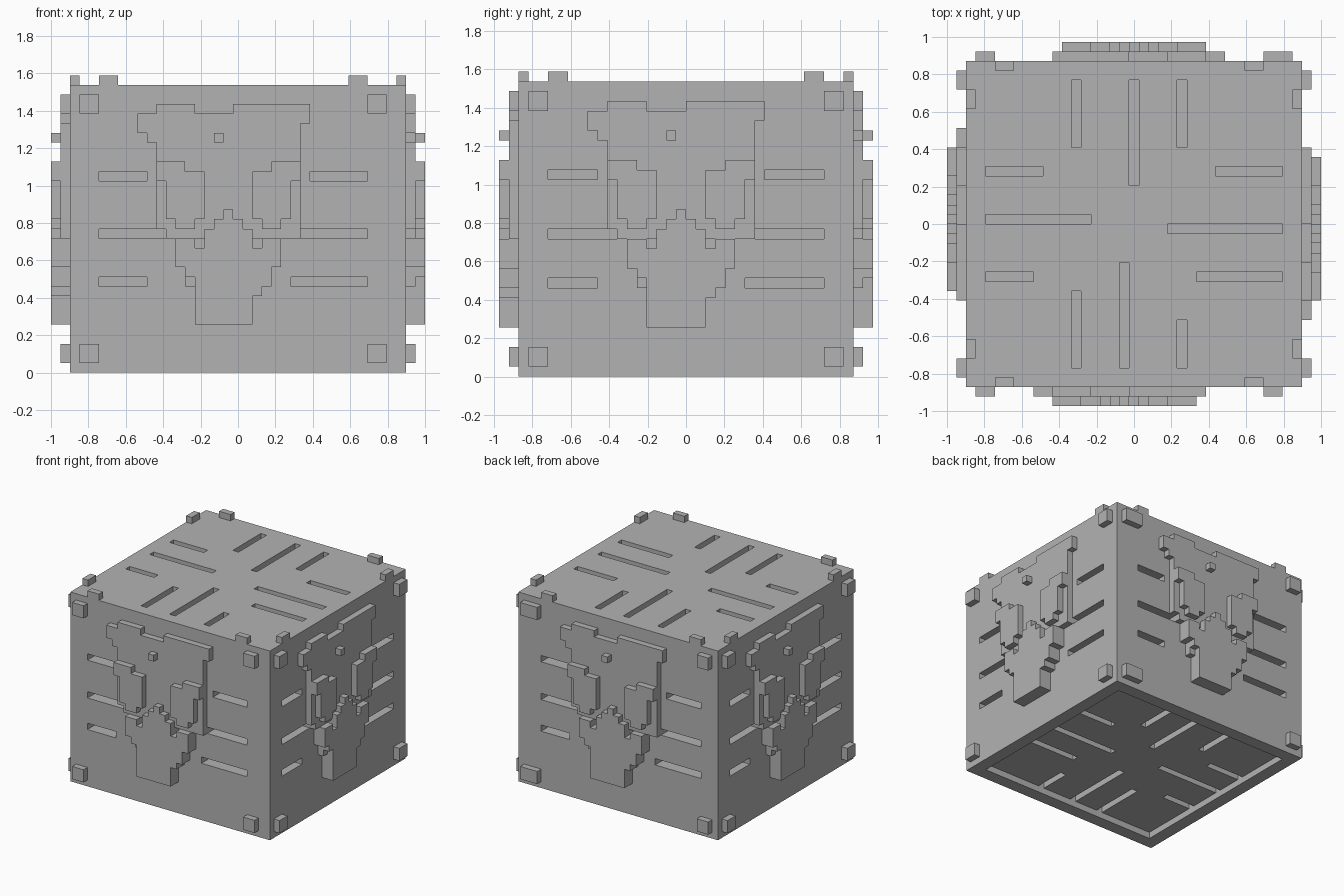
import bpy
import bmesh
from mathutils import Matrix, Vector

if "Cube" in bpy.data.objects:
    bpy.data.objects.remove(bpy.data.objects["Cube"], do_unlink=True)

UNIT = 2 / 39                       # one block edge
HALF_X, HALF_Y, HEIGHT = 17.5, 17, 30

grey = bpy.data.materials.new("plain_grey")
grey.use_nodes = True
grey.diffuse_color = (0.45, 0.45, 0.45, 1)
grey.node_tree.nodes["Principled BSDF"].inputs["Base Color"].default_value = grey.diffuse_color


def finish(name, bm):
    """Turn a bmesh in block units into an object."""
    bmesh.ops.scale(bm, vec=Vector((UNIT, UNIT, UNIT)), verts=bm.verts)
    bmesh.ops.recalc_face_normals(bm, faces=bm.faces)
    mesh = bpy.data.meshes.new(name)
    bm.to_mesh(mesh)
    bm.free()
    mesh.materials.append(grey)
    obj = bpy.data.objects.new(name, mesh)
    bpy.context.collection.objects.link(obj)
    return obj


def add_box(bm, xs, ys, zs, frame=Matrix()):
    spans = (xs, ys, zs)
    centre = Vector([(a + b) / 2 for a, b in spans])
    size = Vector([b - a for a, b in spans])
    matrix = frame @ Matrix.Translation(centre) @ Matrix.Diagonal(size).to_4x4()
    bmesh.ops.create_cube(bm, size=1, matrix=matrix)


def add_relief(bm, corners, depth, frame):
    """Extrude a stepped outline; every second corner is implied."""
    points = []
    for (h, v), (next_h, _) in zip(corners, corners[1:] + corners[:1]):
        points += [(h, v), (next_h, v)]
    face = bm.faces.new([bm.verts.new(frame @ Vector((h, v, 0))) for h, v in points])
    result = bmesh.ops.extrude_face_region(bm, geom=[face], use_keep_orig=True)
    moved = [e for e in result["geom"] if isinstance(e, bmesh.types.BMVert)]
    offset = frame.to_3x3() @ Vector((0, 0, depth))
    bmesh.ops.translate(bm, vec=offset, verts=moved)


def side_frame(origin, right, normal):
    """Axes of one side: across, up and outward."""
    up = Vector((0, 0, 1))
    matrix = Matrix((right, up, normal)).transposed().to_4x4()
    matrix.translation = Vector(origin)
    return matrix


SIDES = {
    "front": side_frame((-HALF_X, -HALF_Y, 0), (1, 0, 0), (0, -1, 0)),
    "left": side_frame((HALF_X, -HALF_Y, 0), (0, 1, 0), (1, 0, 0)),
    "back": side_frame((HALF_X - 1, HALF_Y, 0), (-1, 0, 0), (0, 1, 0)),
    "right": side_frame((-HALF_X, HALF_Y, 0), (0, -1, 0), (-1, 0, 0)),
}

# Stepped outlines of the relief
HEAD = [(9, 28), (13, 27), (17, 28), (25, 26), (24, 14),
        (10, 15), (9, 24), (8, 25), (7, 27)]
EYE = [(9, 22), (12, 21), (14, 16), (13, 15), (11, 16), (10, 20)]
MUZZLE = [(13, 5), (19, 8), (20, 9), (21, 11), (22, 14), (20, 13), (19, 15), (18, 16),
          (17, 17), (16, 16), (15, 15), (14, 13), (13, 14), (11, 11), (12, 10)]

# Slots on each side: bottom edge, end of left slot, start of right slot
SIDE_SLOTS = [(20, 8, 25), (14, 10, 24), (9, 8, 23)]

# Slots on the top and underside: lower edge across, then span along
SLOTS_ALONG_Y = [(-6.5, 8, 15), (-0.5, 4, 15), (4.5, 8, 15),
                 (-6.5, -15, -7), (-1.5, -15, -4), (4.5, -15, -10)]
SLOTS_ALONG_X = [(5, -15.5, -9.5), (5, 8.5, 15.5), (0, -15.5, -4.5),
                 (-1, 3.5, 15.5), (-6, -15.5, -10.5), (-6, 6.5, 15.5)]

# Main block
bm = bmesh.new()
add_box(bm, (-HALF_X, HALF_X), (-HALF_Y, HALF_Y), (0, HEIGHT))
body = finish("body", bm)


def carve(name, bm):
    cutter = finish(name, bm)
    cutter.hide_render = True
    mod = body.modifiers.new(name, "BOOLEAN")
    mod.operation = "DIFFERENCE"
    mod.solver = "EXACT"
    mod.use_self = True
    mod.object = cutter
    bpy.context.view_layer.objects.active = body
    bpy.ops.object.modifier_apply(modifier=name)
    bpy.data.objects.remove(cutter, do_unlink=True)


# Shallow recess underneath
bm = bmesh.new()
add_box(bm, (2 - HALF_X, HALF_X - 2), (2 - HALF_Y, HALF_Y - 2), (-1, 1))
carve("underside_recess", bm)

# Slots in the top, underside and sides
bm = bmesh.new()
for depth in ((HEIGHT - 2, HEIGHT + 1), (0.98, 2)):
    for x, start, end in SLOTS_ALONG_Y:
        add_box(bm, (x, x + 1), (start, end), depth)
    for y, start, end in SLOTS_ALONG_X:
        add_box(bm, (start, end), (y, y + 1), depth)
for frame in SIDES.values():
    for low, left_end, right_start in SIDE_SLOTS:
        for span in ((3, left_end), (right_start, 31)):
            add_box(bm, span, (low, low + 1), (-2, 1), frame)
carve("slots", bm)

# Relief and corner studs on every side
for side, frame in SIDES.items():
    bm = bmesh.new()
    add_relief(bm, HEAD, 1, frame)
    add_box(bm, (12, 13), (9, 10), (0, 1), frame)
    finish(side + "_head_plate", bm)

    bm = bmesh.new()
    add_relief(bm, EYE, 2, frame)
    add_relief(bm, [(33 - h, v) for h, v in EYE], 2, frame)
    add_box(bm, (15, 16), (24, 25), (0, 2), frame)
    finish(side + "_raised_patches", bm)

    bm = bmesh.new()
    add_relief(bm, MUZZLE, 2, frame)
    finish(side + "_muzzle", bm)

    bm = bmesh.new()
    first = 0 if side == "back" else 1
    for across in ((first, 3), (31, 33)):
        for up in ((1, 3), (27, 29)):
            add_box(bm, across, up, (0, 1), frame)
    finish(side + "_studs", bm)

# Studs along the top rim
bm = bmesh.new()
rim = (HEIGHT, HEIGHT + 1)
for ys in ((-HALF_Y, 1 - HALF_Y), (HALF_Y - 1, HALF_Y)):
    for xs in ((-14.5, -12.5), (11.5, 13.5)):
        add_box(bm, xs, ys, rim)
for xs in ((-HALF_X, 1 - HALF_X), (HALF_X - 1, HALF_X)):
    for ys in ((-14, -12), (12, 14)):
        add_box(bm, xs, ys, rim)
finish("top_studs", bm)
